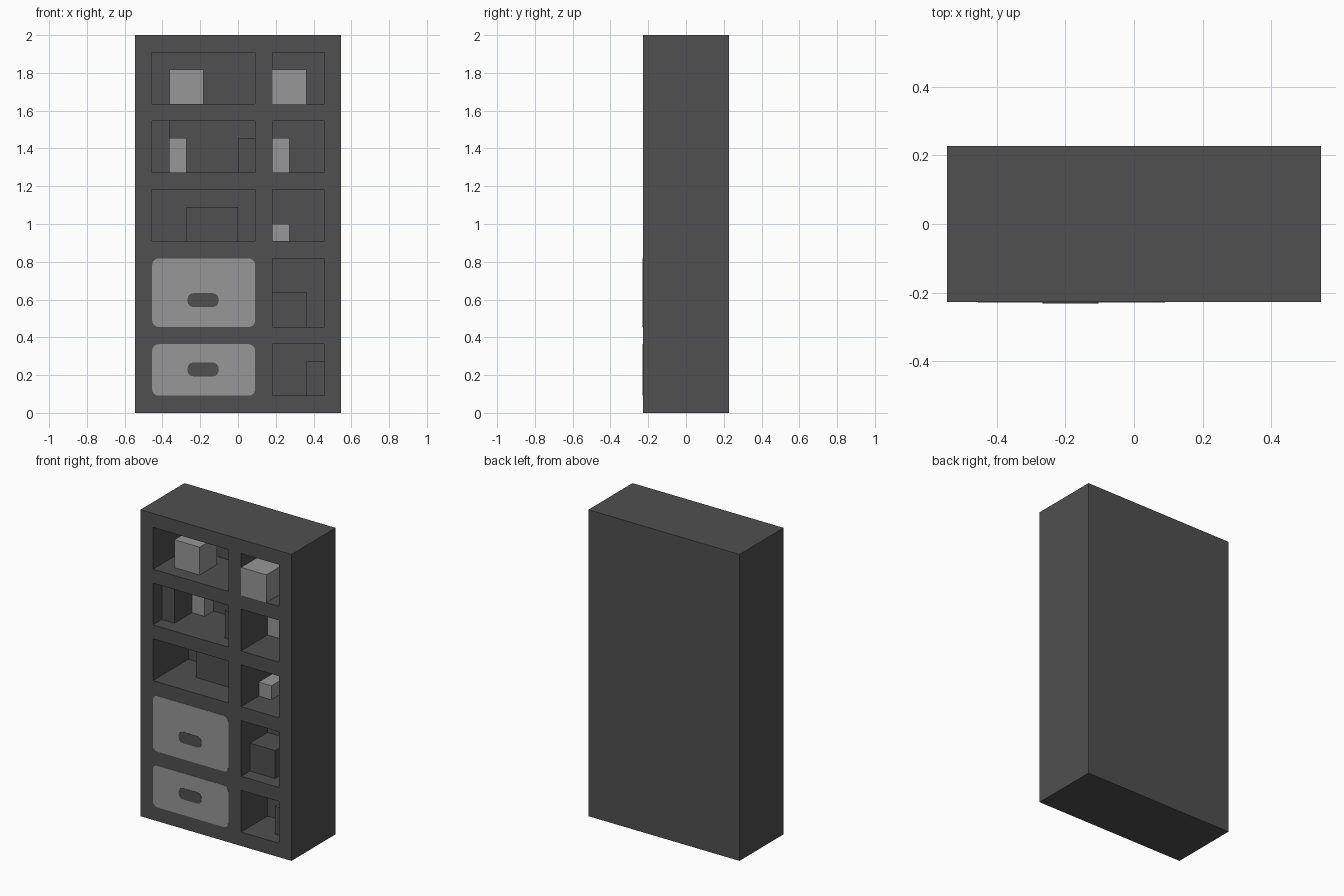
import bpy, bmesh, math
from mathutils import Vector

cube = bpy.data.objects.get("Cube")
if cube:
    bpy.data.objects.remove(cube, do_unlink=True)

U = 1 / 11          # module: the cabinet is 12 x 5 x 22 modules
FRONT = -2.5        # front plane in modules


def material(name, value):
    m = bpy.data.materials.new(name)
    m.use_nodes = True
    colour = (value, value, value, 1)
    m.diffuse_color = colour
    m.node_tree.nodes["Principled BSDF"].inputs["Base Color"].default_value = colour
    return m


DARK = material("dark grey", 0.08)
LIGHT = material("light grey", 0.31)


def finish(name, bm, mat):
    bmesh.ops.recalc_face_normals(bm, faces=bm.faces[:])
    mesh = bpy.data.meshes.new(name)
    bm.to_mesh(mesh)
    bm.free()
    mesh.materials.append(mat)
    obj = bpy.data.objects.new(name, mesh)
    bpy.context.collection.objects.link(obj)
    return obj


def box_mesh(x, y, z):
    """Box from ranges in modules; y counts inward from the front."""
    bm = bmesh.new()
    bmesh.ops.create_cube(bm, size=1)
    for v in bm.verts:
        v.co = Vector((x[v.co.x > 0] * U,
                       (FRONT + y[v.co.y > 0]) * U,
                       z[v.co.z > 0] * U))
    return bm


def plate(name, cx, cz, w, h, r, front, back, mat, steps=4):
    """Thin upright plate with rounded corners, in world units."""
    bm = bmesh.new()
    verts = []
    for i, (sx, sz) in enumerate(((1, 1), (-1, 1), (-1, -1), (1, -1))):
        for k in range(steps + 1):
            a = math.pi / 2 * (i + k / steps)
            verts.append(bm.verts.new((cx + sx * (w / 2 - r) + r * math.cos(a), front,
                                       cz + sz * (h / 2 - r) + r * math.sin(a))))
    face = bm.faces.new(verts)
    ext = bmesh.ops.extrude_face_region(bm, geom=[face], use_keep_orig=True)
    moved = [g for g in ext["geom"] if isinstance(g, bmesh.types.BMVert)]
    bmesh.ops.translate(bm, verts=moved, vec=(0, back - front, 0))
    return finish(name, bm, mat)


# Cabinet body: one block, sliced on the front and pushed in at each opening
openings = []       # (x range, z range, depth)
for z0 in (10, 14, 18):
    openings.append(((-5, 1), (z0, z0 + 3), 4))
    openings.append(((2, 5), (z0, z0 + 3), 4))
openings += [((2, 5), (5, 9), 3), ((2, 5), (1, 4), 3)]

body = box_mesh((-6, 6), (0, 5), (0, 22))
for axis, cuts in ((Vector((1, 0, 0)), (-5, 1, 2, 5)),
                   (Vector((0, 0, 1)), (1, 4, 5, 9, 10, 13, 14, 17, 18, 21))):
    for c in cuts:
        bmesh.ops.bisect_plane(body, geom=body.verts[:] + body.edges[:] + body.faces[:],
                               plane_co=axis * c * U, plane_no=axis)
for (x0, x1), (z0, z1), depth in openings:
    cell = []
    for f in body.faces:
        c = f.calc_center_median() / U
        if abs(c.y - FRONT) < 0.01 and x0 < c.x < x1 and z0 < c.z < z1:
            cell.append(f)
    ext = bmesh.ops.extrude_discrete_faces(body, faces=cell)
    for f in ext["faces"]:
        bmesh.ops.translate(body, verts=f.verts[:], vec=(0, depth * U, 0))
finish("cabinet_body", body, DARK)

# Objects standing on the shelves
items = (
    ("top_shelf_box", (-4, -2), (1, 3), (18, 20), LIGHT),
    ("top_cubby_box", (2, 4), (0, 2), (18, 20), LIGHT),
    ("tall_binder", (-5, -4), (1, 4), (14, 17), DARK),
    ("small_upright_box", (-4, -3), (3, 4), (14, 16), LIGHT),
    ("dark_book", (0, 1), (1, 4), (14, 16), DARK),
    ("cubby_upright_box", (2, 3), (3, 4), (14, 16), LIGHT),
    ("wide_storage_box", (-3, 0), (2, 4), (10, 12), DARK),
    ("cubby_small_box", (2, 3), (2, 4), (10, 11), LIGHT),
    ("cubby_dark_box", (2, 4), (1, 3), (5, 7), DARK),
    ("lower_dark_book", (4, 5), (1, 3), (1, 3), DARK),
)
for name, x, y, z, mat in items:
    finish(name, box_mesh(x, y, z), mat)

# Drawer fronts with rounded corners and pill-shaped handles
face_y = FRONT * U
for label, z0, z1, handle_z in (("upper", 5, 9, 0.597), ("lower", 1, 4, 0.23)):
    plate(label + "_drawer_front", -2 * U, (z0 + z1) / 2 * U, 6 * U, (z1 - z0) * U,
          0.035, face_y - 0.002, face_y + 0.002, LIGHT)
    plate(label + "_drawer_handle", -0.185, handle_z, 0.164, 0.073,
          0.03, face_y - 0.004, face_y + 0.001, DARK)
